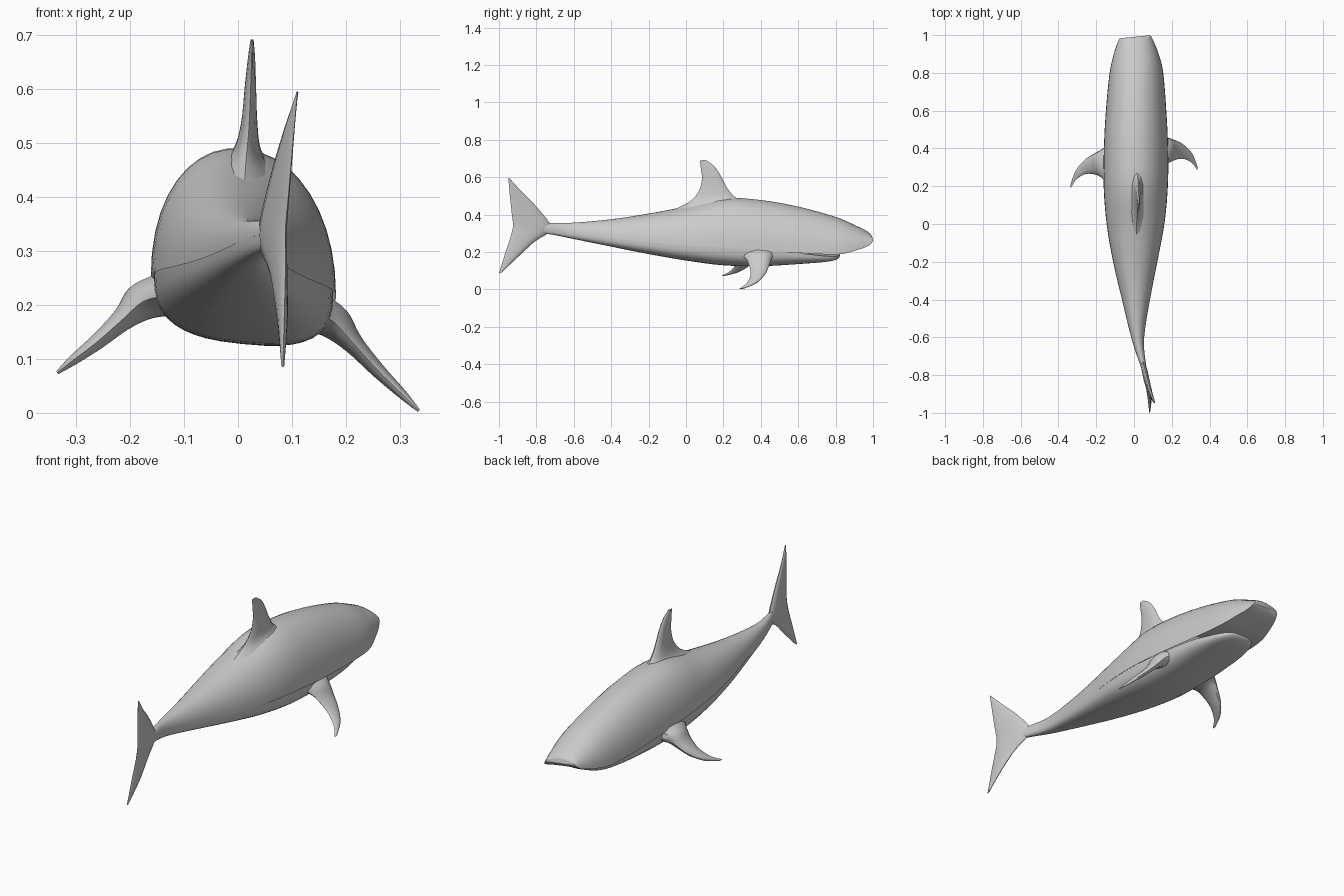
import bpy, bmesh
from math import sin, cos, pi
from mathutils import Vector


def spline(rows, k=4):
    """Catmull-Rom interpolation of table rows."""
    out = []
    for i in range(len(rows) - 1):
        p = [rows[max(0, min(len(rows) - 1, i + j))] for j in (-1, 0, 1, 2)]
        for s in range(k):
            t = s / k
            out.append([0.5 * (2 * b + (c - a) * t + (2 * a - 5 * b + 4 * c - d) * t * t
                               + (3 * b - a - 3 * c + d) * t ** 3)
                        for a, b, c, d in zip(*p)])
    return out + [list(rows[-1])]


def loft(name, rings, closed=False, cap_start=False, cap_end=False):
    bm = bmesh.new()
    vs = [[bm.verts.new(p) for p in r] for r in rings]
    n = len(rings[0])
    for a, b in zip(vs, vs[1:]):
        for i in range(n if closed else n - 1):
            j = (i + 1) % n
            bm.faces.new((a[i], a[j], b[j], b[i]))
    if cap_start:
        bm.faces.new(vs[0])
    if cap_end:
        bm.faces.new(vs[-1])
    bmesh.ops.recalc_face_normals(bm, faces=bm.faces)
    me = bpy.data.meshes.new(name)
    bm.to_mesh(me)
    bm.free()
    ob = bpy.data.objects.new(name, me)
    bpy.context.collection.objects.link(ob)
    bpy.context.view_layer.objects.active = ob
    ob.select_set(True)
    bpy.ops.object.shade_smooth_by_angle(angle=0.75)
    ob.select_set(False)
    return ob


def posed(x, y, z, cx):
    """The swimming pose: slight yaw and roll of each section."""
    d = x - cx
    return (x, y + 0.1 * d, z - 0.1 * d)


def arc(row, a0, a1, depth, power, scale=1.0, n=20):
    y, cx, hw, zmid = row[:4]
    pts = []
    for i in range(n + 1):
        a = a0 + (a1 - a0) * i / n
        c, s = cos(a), sin(a)
        x = cx + hw * scale * (abs(c) ** (2 / power)) * (1 if c > 0 else -1)
        pts.append(posed(x, y, zmid + depth * abs(s) ** (2 / power), cx))
    return pts


# Back: y, centre x, half width, edge z, top z
back = spline([
    (-0.84, 0.075, 0.006, 0.325, 0.345), (-0.72, 0.042, 0.018, 0.325, 0.356),
    (-0.6, 0.020, 0.034, 0.305, 0.357), (-0.4, 0.012, 0.074, 0.28, 0.375),
    (-0.2, 0.009, 0.117, 0.262, 0.405), (0.0, 0.010, 0.153, 0.25, 0.443),
    (0.2, 0.010, 0.170, 0.24, 0.488), (0.4, 0.010, 0.170, 0.225, 0.478),
    (0.6, 0.010, 0.160, 0.21, 0.443), (0.8, 0.011, 0.142, 0.202, 0.388),
    (0.9, 0.008, 0.118, 0.222, 0.345), (0.96, 0.006, 0.097, 0.24, 0.316),
    (0.985, 0.005, 0.085, 0.258, 0.298), (0.991, 0.005, 0.078, 0.268, 0.288)])
loft("back", [arc(r, 0, pi, r[4] - r[3], 2.1) for r in back], cap_end=True)

# Underside of the snout and roof of the mouth
roof = []
for r in back:
    if r[0] > 0.62:
        roof.append([posed(r[1] + r[2] * t, r[0], r[3] + 0.004 * (1 - t * t), r[1])
                     for t in (-1, -0.5, 0, 0.5, 1)])
loft("mouth_roof", roof)

# Belly and lower jaw: y, centre x, half width, edge z, bottom z
belly = spline([
    (-0.84, 0.075, 0.006, 0.325, 0.31), (-0.72, 0.042, 0.018, 0.325, 0.294),
    (-0.6, 0.020, 0.033, 0.308, 0.27), (-0.4, 0.012, 0.072, 0.283, 0.23),
    (-0.2, 0.009, 0.114, 0.265, 0.191), (0.0, 0.010, 0.149, 0.253, 0.157),
    (0.2, 0.010, 0.165, 0.243, 0.132), (0.4, 0.010, 0.164, 0.228, 0.128),
    (0.6, 0.010, 0.150, 0.208, 0.14), (0.72, 0.010, 0.125, 0.192, 0.149),
    (0.78, 0.009, 0.100, 0.187, 0.157), (0.81, 0.008, 0.070, 0.188, 0.168),
    (0.82, 0.008, 0.040, 0.188, 0.178)])
loft("belly", [arc(r, pi, 2 * pi, r[4] - r[3], 2.7) for r in belly], cap_end=True)

# Floor of the mouth behind the lower lip
floor = [[posed(r[1] + r[2] * t, r[0], r[3], r[1]) for t in (-1, 0, 1)]
         for r in belly if r[0] > 0.62]
loft("mouth_floor", floor)


def fin(name, rows, side, move=lambda p: p):
    """Lens-shaped fin: rows hold leading point, trailing point, half thickness."""
    side = Vector(side).normalized()
    rings = []
    for r in spline(rows):
        le, te, h = Vector(r[0:3]), Vector(r[3:6]), r[6]
        ring = []
        for i in range(12):
            a = 2 * pi * i / 12
            t = 0.5 - 0.5 * cos(a)
            p = le.lerp(te, t) + side * h * sin(a) * (1.25 - 0.6 * t)
            ring.append(move(p))
        rings.append(ring)
    loft(name, rings, closed=True, cap_start=True, cap_end=True)


# Dorsal fin
fin("dorsal_fin", [
    (0.012, 0.33, 0.462, 0.012, -0.07, 0.425, 0.06),
    (0.017, 0.265, 0.492, 0.015, 0.02, 0.47, 0.028),
    (0.021, 0.222, 0.54, 0.020, 0.068, 0.525, 0.016),
    (0.023, 0.185, 0.61, 0.023, 0.085, 0.59, 0.011),
    (0.025, 0.150, 0.66, 0.025, 0.079, 0.65, 0.007),
    (0.026, 0.105, 0.692, 0.026, 0.074, 0.69, 0.003)], (1, 0, 0))

# Tail fin
fin("tail_fin", [
    (0.083, -0.985, 0.092, 0.083, -1.0, 0.085, 0.003),
    (0.080, -0.90, 0.172, 0.086, -0.968, 0.19, 0.010),
    (0.066, -0.81, 0.255, 0.088, -0.94, 0.275, 0.013),
    (0.044, -0.72, 0.325, 0.088, -0.925, 0.34, 0.016),
    (0.063, -0.79, 0.432, 0.094, -0.932, 0.41, 0.012),
    (0.088, -0.88, 0.525, 0.102, -0.942, 0.505, 0.007),
    (0.110, -0.942, 0.593, 0.110, -0.95, 0.596, 0.002)], (1, 0.15, 0))

# Pectoral fins, the left one raised and set back by the pose
pectoral = [
    (0.13, 0.485, 0.190, 0.13, 0.26, 0.190, 0.045),
    (0.180, 0.458, 0.165, 0.175, 0.315, 0.170, 0.034),
    (0.215, 0.445, 0.127, 0.215, 0.338, 0.127, 0.020),
    (0.260, 0.422, 0.078, 0.260, 0.345, 0.078, 0.014),
    (0.305, 0.375, 0.034, 0.305, 0.325, 0.034, 0.009),
    (0.335, 0.305, 0.004, 0.335, 0.285, 0.004, 0.003)]
fin("right_pectoral_fin", pectoral, (0.7, 0, 0.7))
fin("left_pectoral_fin", pectoral, (0.7, 0, 0.7),
    lambda p: (-p.x, p.y - 0.04 - 0.16 * p.x, p.z + 0.21 * p.x))
